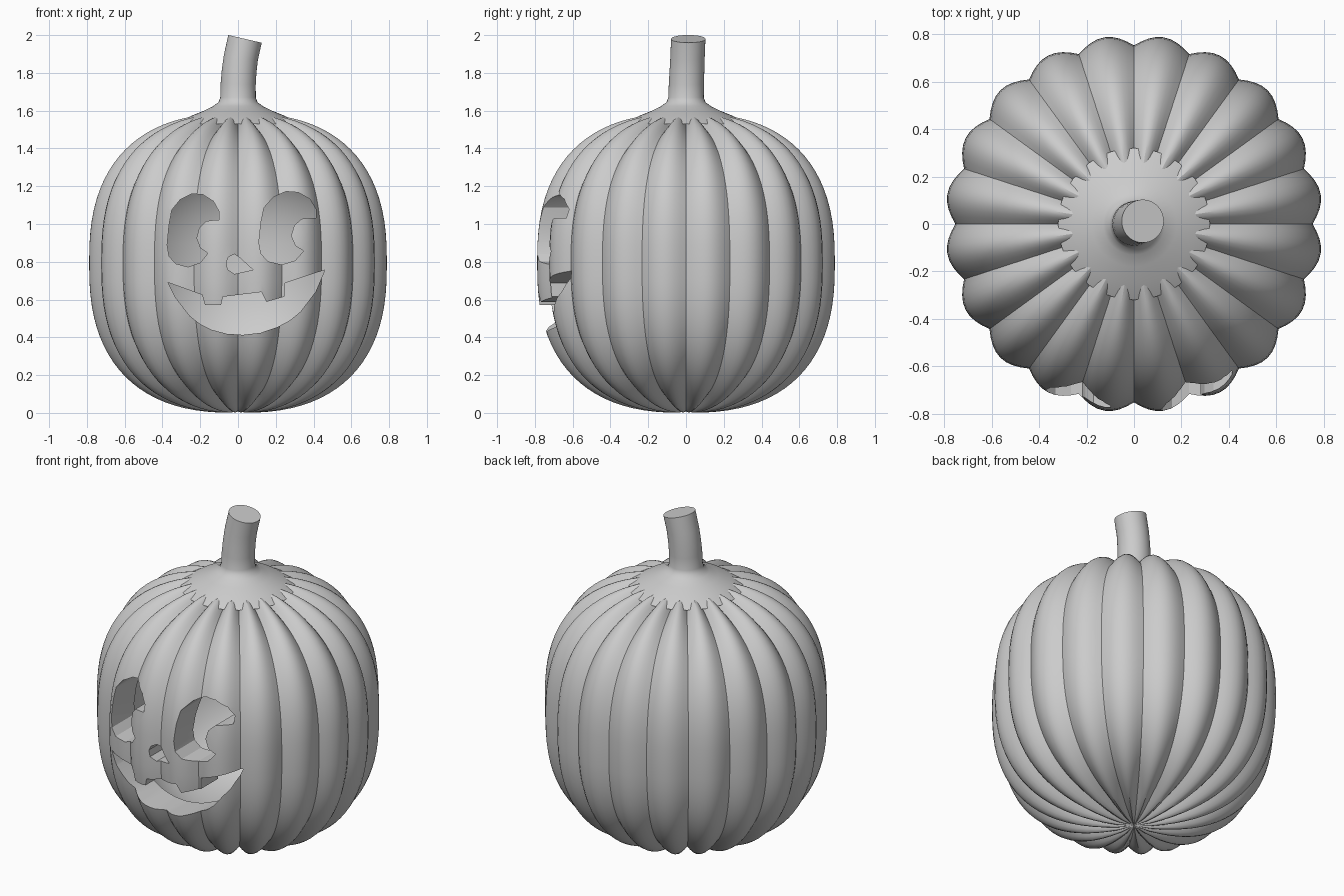
import bpy, bmesh
from math import sin, cos, pi, radians
from mathutils import Vector, Matrix

if "Cube" in bpy.data.objects:
    bpy.data.objects.remove(bpy.data.objects["Cube"])


def finish(bm, name):
    bmesh.ops.recalc_face_normals(bm, faces=bm.faces[:])
    me = bpy.data.meshes.new(name)
    bm.to_mesh(me)
    bm.free()
    ob = bpy.data.objects.new(name, me)
    bpy.context.collection.objects.link(ob)
    return ob


def skin(name, rings):
    """Closed surface through a stack of equal rings, capped at both ends."""
    bm = bmesh.new()
    loops = [[bm.verts.new(p) for p in ring] for ring in rings]
    n = len(loops[0])
    for a, b in zip(loops, loops[1:]):
        for i in range(n):
            j = (i + 1) % n
            bm.faces.new((a[i], a[j], b[j], b[i]))
    for loop in (loops[0], loops[-1]):
        centre = bm.verts.new(sum((v.co for v in loop), Vector()) / n)
        for i in range(n):
            bm.faces.new((loop[i], loop[(i + 1) % n], centre))
    return finish(bm, name)


def gourd(name, radius, half, mid, ribs, depth, segs, rows):
    """Rounded-barrel body with scalloped ribs."""
    rings = []
    for k in range(1, rows):
        t = -pi / 2 + pi * k / rows
        r = radius * cos(t) ** 0.8
        h = half * abs(sin(t)) ** 0.8 * (1 if t > 0 else -1)
        d = depth * min(1, r / 0.3)
        ring = []
        for i in range(segs):
            a = 2 * pi * i / segs
            s = 1 - d * (1 - abs(sin(ribs * a / 2)))
            ring.append((r * s * cos(a), r * s * sin(a), mid + h * s))
        rings.append(ring)
    return skin(name, rings)


def cutter(name, outline):
    """Front outline (x, z) extruded through the front wall."""
    return skin(name, [[Vector((x, y, z)) for x, z in outline] for y in (-1.0, -0.3)])


def subtract(ob, tool):
    m = ob.modifiers.new("carve", 'BOOLEAN')
    m.operation, m.solver, m.object = 'DIFFERENCE', 'EXACT', tool
    bpy.context.view_layer.objects.active = ob
    bpy.ops.object.modifier_apply(modifier=m.name)
    bpy.data.objects.remove(tool)


def smooth(ob, angle):
    bpy.ops.object.select_all(action='DESELECT')
    ob.select_set(True)
    bpy.context.view_layer.objects.active = ob
    bpy.ops.object.shade_smooth_by_angle(angle=radians(angle))


# Hollow ribbed body
body = gourd("pumpkin_body", 0.797, 0.793, 0.793, 20, 0.055, 160, 44)
subtract(body, gourd("cavity", 0.61, 0.62, 0.79, 20, 0.0, 64, 28))

# Carved face outlines
eye = [(-.10, 1.02), (-.10, 1.065), (-.13, 1.12), (-.185, 1.155), (-.245, 1.16),
       (-.305, 1.13), (-.35, 1.075), (-.365, .995), (-.375, .89), (-.365, .83),
       (-.33, .79), (-.265, .773), (-.2, .795), (-.16, .845), (-.2, .873),
       (-.22, .925), (-.205, .98), (-.17, 1.015), (-.135, 1.02)]
nose = [(-.05, .825), (-.02, .84), (.005, .825), (.08, .757),
        (-.02, .735), (-.055, .76), (-.062, .80)]
mouth = [(-.37, .69), (-.19, .625), (-.175, .572), (-.09, .572), (-.08, .615),
         (.125, .64), (.15, .588), (.245, .615), (.25, .688), (.46, .757),
         (.41, .64), (.33, .535), (.275, .49), (.21, .455), (.12, .424),
         (.025, .413), (-.06, .419), (-.14, .44), (-.2, .47), (-.255, .513), (-.33, .61)]
right_eye = [(1.1 * x + 0.523, z + 0.012) for x, z in eye]
for name, outline in (("left_eye", eye), ("right_eye", right_eye),
                      ("nose", nose), ("mouth", mouth)):
    subtract(body, cutter(name, outline))
smooth(body, 30)

# Flared stem bending to the side: (x, y, z, radius, tilt)
path = [(0, 0, 1.53, .32, 0), (0, 0, 1.572, .25, 0), (0, 0, 1.60, .18, 0),
        (0, 0, 1.625, .13, 0), (0, 0, 1.645, .103, 0), (0, 0, 1.67, .094, 0),
        (.001, .002, 1.74, .093, 2), (.006, .005, 1.81, .092, 5),
        (.015, .008, 1.88, .091, 9), (.037, .012, 1.98, .091, 13)]
rings = []
for x, y, z, r, tilt in path:
    rot = Matrix.Rotation(radians(tilt), 3, 'Y')
    rings.append([Vector((x, y, z)) + rot @ Vector((r * cos(2 * pi * i / 40), r * sin(2 * pi * i / 40), 0))
                  for i in range(40)])
smooth(skin("stem", rings), 40)
